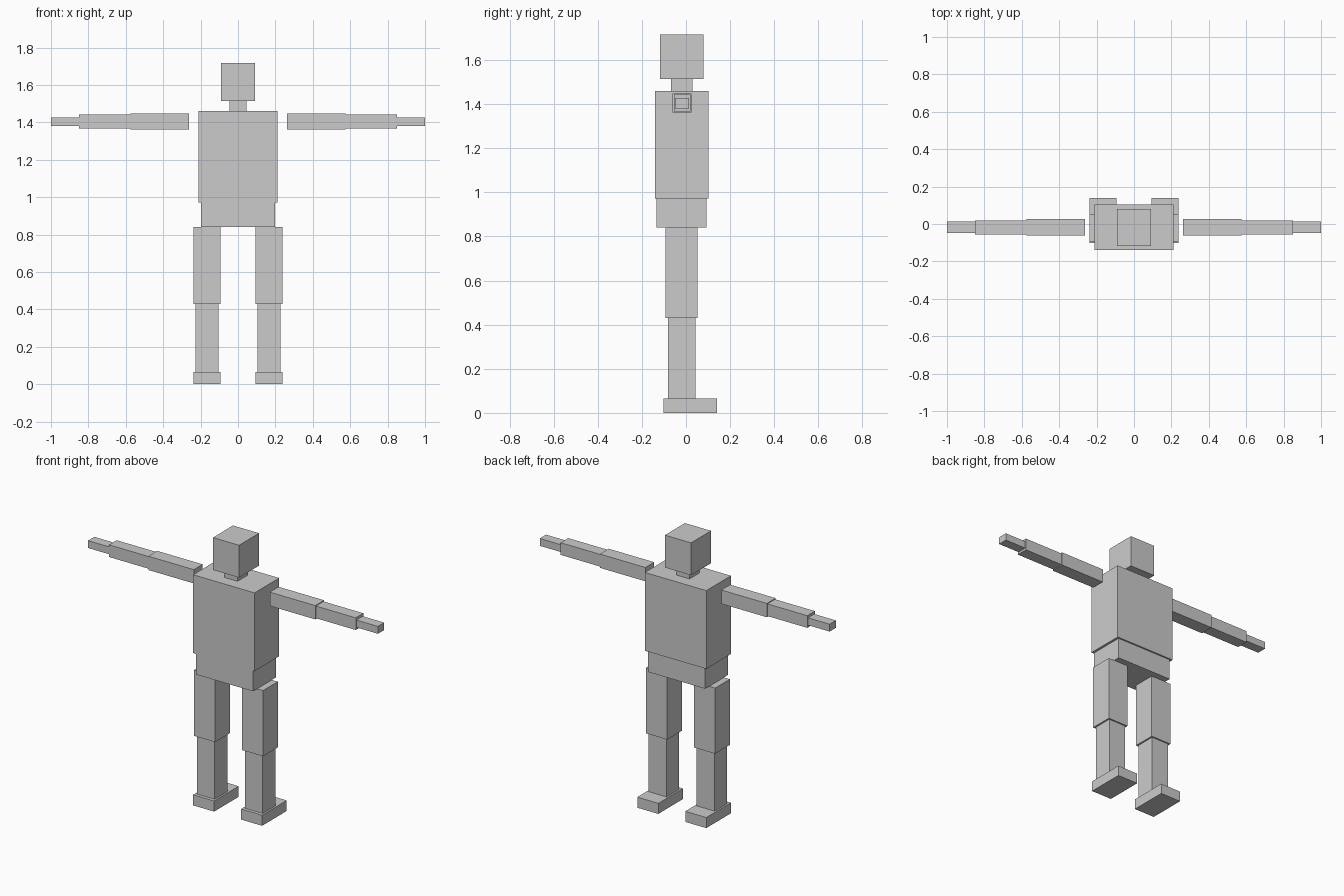
import bpy


def box(name, x, y, z):
    """Box spanning the given (min, max) ranges."""
    bpy.ops.mesh.primitive_cube_add(size=1)
    ob = bpy.context.object
    ob.name = name
    ob.location = [(r[0] + r[1]) / 2 for r in (x, y, z)]
    ob.scale = [r[1] - r[0] for r in (x, y, z)]
    return ob


def pair(name, x, y, z):
    """Box on the right side plus its mirror image."""
    box(name + "_right", x, y, z)
    box(name + "_left", (-x[1], -x[0]), y, z)


# Centre column: head to pelvis
box("head", (-0.09, 0.09), (-0.118, 0.079), (1.514, 1.716))
box("neck", (-0.045, 0.045), (-0.068, 0.029), (1.46, 1.514))
box("torso", (-0.212, 0.212), (-0.14, 0.103), (0.972, 1.46))
box("pelvis", (-0.197, 0.197), (-0.134, 0.093), (0.84, 0.972))

# Arms, held straight out to the sides
pair("upper_arm", (0.262, 0.576), (-0.061, 0.026), (1.362, 1.448))
pair("forearm", (0.576, 0.851), (-0.055, 0.02), (1.367, 1.443))
pair("hand", (0.851, 1.0), (-0.049, 0.013), (1.381, 1.427))

# Legs and feet
pair("thigh", (0.093, 0.238), (-0.093, 0.052), (0.43, 0.84))
pair("shin", (0.104, 0.227), (-0.081, 0.043), (0.066, 0.43))
pair("foot", (0.093, 0.238), (-0.102, 0.14), (0.0, 0.066))
